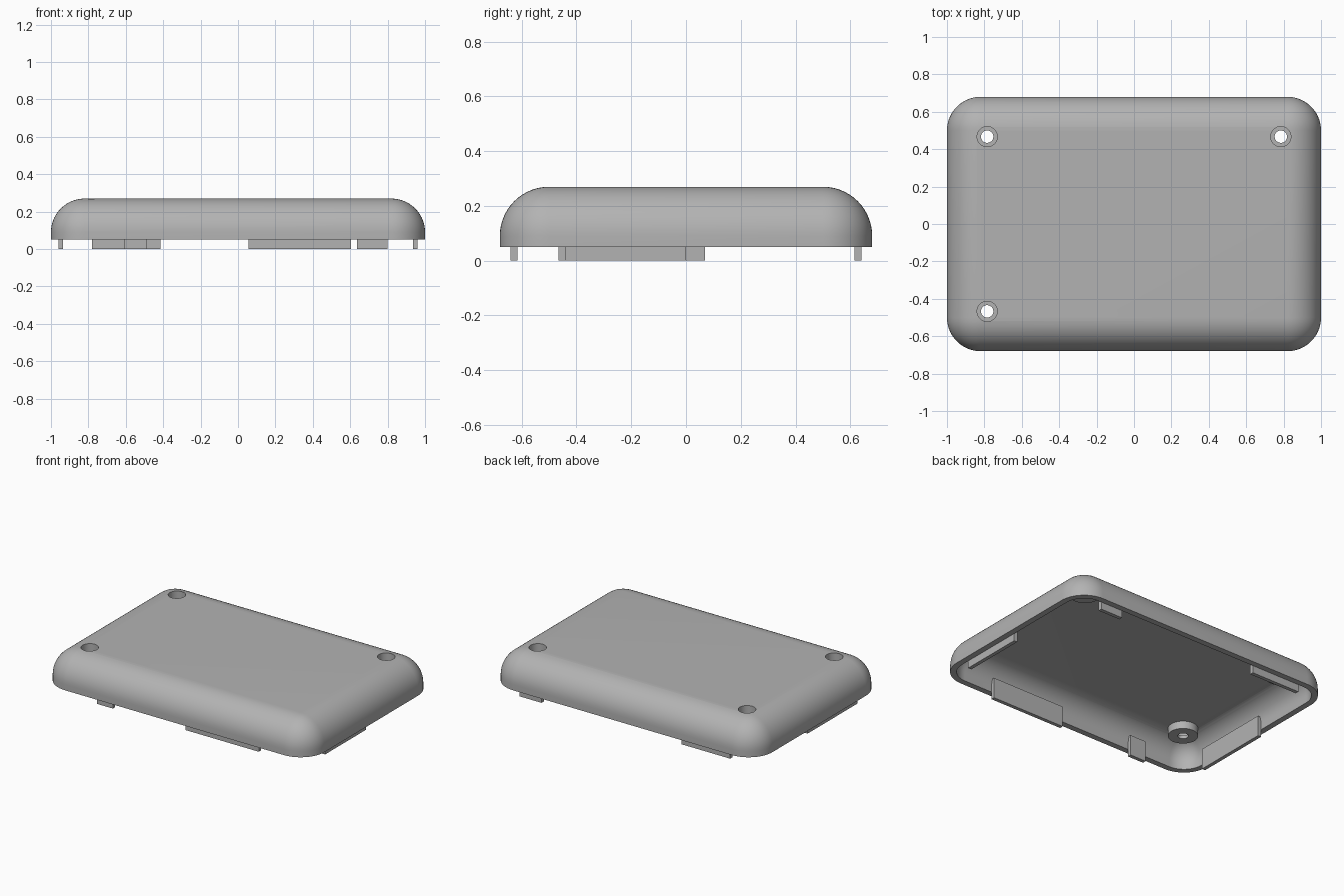
import bpy
import bmesh
from mathutils import Matrix, Vector

old = bpy.data.objects.get("Cube")
if old:
    bpy.data.objects.remove(old, do_unlink=True)

# Single grey plastic
grey = bpy.data.materials.new("grey_plastic")
grey.use_nodes = True
color = (0.45, 0.45, 0.45, 1)
grey.diffuse_color = color
grey.node_tree.nodes["Principled BSDF"].inputs["Base Color"].default_value = color


def finish(name, bm):
    bmesh.ops.recalc_face_normals(bm, faces=bm.faces)
    mesh = bpy.data.meshes.new(name)
    bm.to_mesh(mesh)
    bm.free()
    mesh.materials.append(grey)
    obj = bpy.data.objects.new(name, mesh)
    bpy.context.collection.objects.link(obj)
    return obj


def box(name, x0, x1, y0, y1, z0, z1, radius=0):
    """Box; a radius rounds every edge except those around the base."""
    bm = bmesh.new()
    size = Vector((x1 - x0, y1 - y0, z1 - z0))
    mid = Vector((x0 + x1, y0 + y1, z0 + z1)) / 2
    bmesh.ops.create_cube(bm, size=1, matrix=Matrix.Translation(mid) @ Matrix.Diagonal(size.to_4d()))
    if radius:
        edges = [e for e in bm.edges if max(v.co.z for v in e.verts) > mid.z]
        bmesh.ops.bevel(bm, geom=edges, offset=radius, segments=14, profile=0.5, affect='EDGES')
    return finish(name, bm)


def cylinder(name, x, y, z0, z1, radius):
    bm = bmesh.new()
    bmesh.ops.create_cone(bm, cap_ends=True, segments=40, radius1=radius, radius2=radius,
                          depth=z1 - z0, matrix=Matrix.Translation((x, y, (z0 + z1) / 2)))
    return finish(name, bm)


def combine(target, tool, operation):
    mod = target.modifiers.new(operation.lower(), 'BOOLEAN')
    mod.object, mod.operation, mod.solver = tool, operation, 'EXACT'
    bpy.context.view_layer.objects.active = target
    bpy.ops.object.modifier_apply(modifier=mod.name)
    bpy.data.objects.remove(tool, do_unlink=True)


# Hollow shell with rounded corners
W, D, TOP, RIM, WALL, R = 1.0, 0.68, 0.27, 0.05, 0.04, 0.18
shell = box("cover_shell", -W, W, -D, D, RIM, TOP, R)
cavity = box("cavity_cutter", WALL - W, W - WALL, WALL - D, D - WALL, -0.1, TOP - WALL, R - WALL)
combine(shell, cavity, 'DIFFERENCE')

# Three screw bosses with counterbored holes
for x, y in ((-0.785, 0.467), (0.785, 0.467), (-0.785, -0.467)):
    combine(shell, cylinder("boss", x, y, 0.178, 0.25, 0.093), 'UNION')
    combine(shell, cylinder("counterbore", x, y, 0.2, 0.4, 0.054), 'DIFFERENCE')
    combine(shell, cylinder("screw_hole", x, y, 0.1, 0.3, 0.033), 'DIFFERENCE')

# Locating tabs inside the rim
OUT, THICK, TAB_TOP = 0.001, 0.025, 0.14
xi, yi = W - WALL + OUT, D - WALL + OUT
tabs = []
for name, side, a, b in (("front_tab_small", -1, -0.61, -0.49), ("front_tab_long", -1, 0.055, 0.605),
                         ("back_tab_long", 1, -0.78, -0.415), ("back_tab_small", 1, 0.635, 0.80)):
    y0, y1 = sorted((side * yi, side * (yi - THICK)))
    tabs.append(box(name, a, b, y0, y1, 0, TAB_TOP))
for name, side, a, b in (("left_tab", 1, -0.44, 0.0), ("right_tab", -1, -0.465, 0.07)):
    x0, x1 = sorted((side * xi, side * (xi - THICK)))
    tabs.append(box(name, x0, x1, a, b, 0, TAB_TOP))

# Smooth rounded surfaces, crisp rims
bpy.ops.object.select_all(action='DESELECT')
shell.select_set(True)
bpy.context.view_layer.objects.active = shell
bpy.ops.object.shade_smooth_by_angle(angle=0.5)
